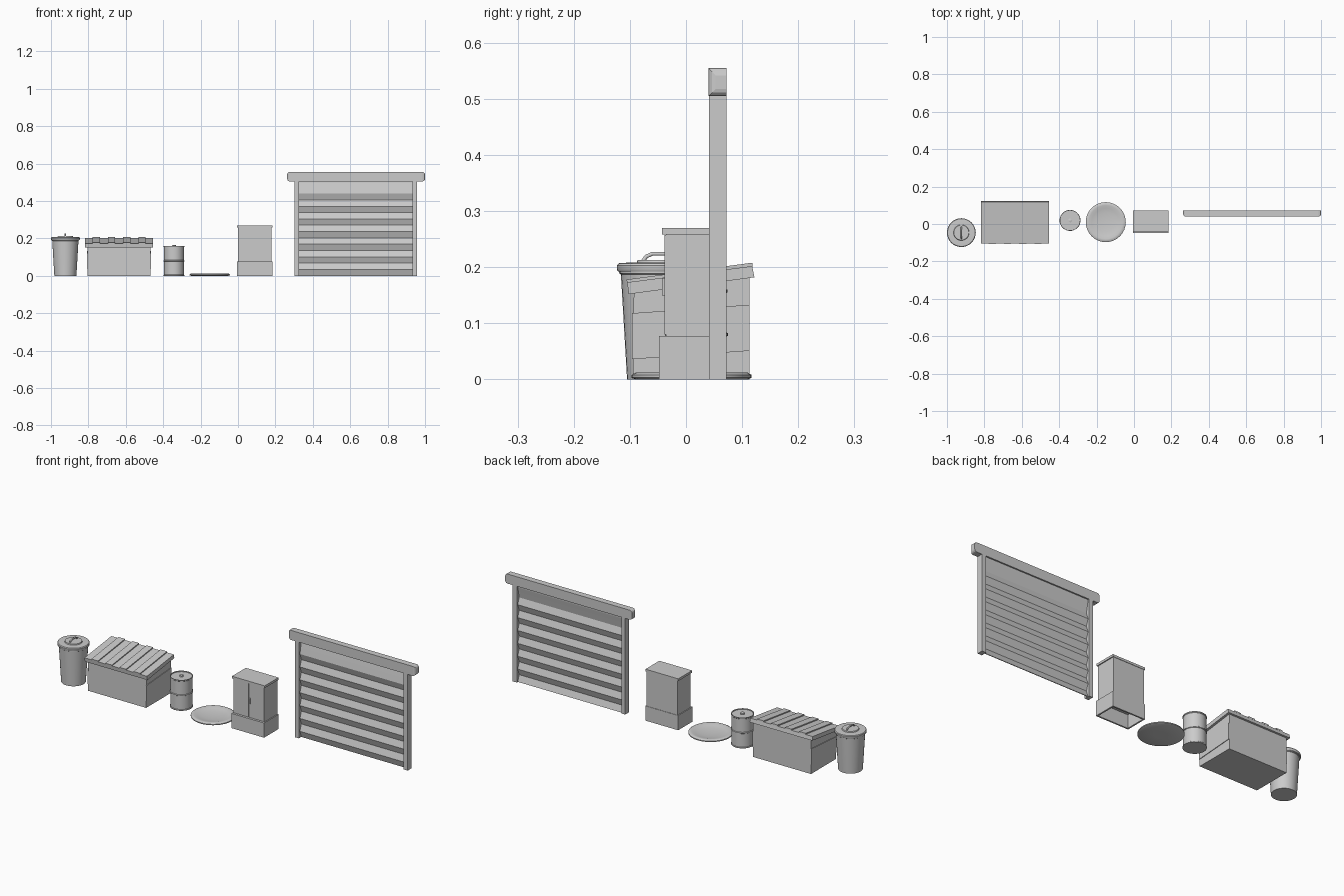
import bpy, bmesh, math
from mathutils import Vector

if "Cube" in bpy.data.objects:
    bpy.data.objects.remove(bpy.data.objects["Cube"])


def make(name, verts, faces, smooth=None):
    me = bpy.data.meshes.new(name)
    me.from_pydata(verts, [], faces)
    bm = bmesh.new()
    bm.from_mesh(me)
    bmesh.ops.recalc_face_normals(bm, faces=bm.faces)
    bm.to_mesh(me)
    bm.free()
    ob = bpy.data.objects.new(name, me)
    bpy.context.collection.objects.link(ob)
    if smooth:
        bpy.ops.object.select_all(action='DESELECT')
        ob.select_set(True)
        bpy.context.view_layer.objects.active = ob
        bpy.ops.object.shade_smooth_by_angle(angle=math.radians(smooth))
    return ob


def prism(name, profile, x0, x1):
    """Closed (y, z) profile extruded along x."""
    n = len(profile)
    verts = [(x, y, z) for x in (x0, x1) for y, z in profile]
    faces = [tuple(range(n)), tuple(range(n, 2 * n))]
    faces += [(i, (i + 1) % n, n + (i + 1) % n, n + i) for i in range(n)]
    return make(name, verts, faces)


def box(name, x0, x1, y0, y1, z0, z1):
    return prism(name, [(y0, z0), (y1, z0), (y1, z1), (y0, z1)], x0, x1)


def lathe(name, cx, cy, profile, seg=32):
    """(radius, z) profile turned about a vertical axis, with end caps."""
    verts = [(cx + r * math.cos(2 * math.pi * k / seg), cy + r * math.sin(2 * math.pi * k / seg), z)
             for r, z in profile for k in range(seg)]
    faces = [(j * seg + k, j * seg + (k + 1) % seg, (j + 1) * seg + (k + 1) % seg, (j + 1) * seg + k)
             for j in range(len(profile) - 1) for k in range(seg)]
    last = (len(profile) - 1) * seg
    faces += [tuple(range(seg)), tuple(range(last, last + seg))]
    return make(name, verts, faces, 35)


# Round bin with lid and loop handle
bx, by = -0.923, -0.046
lathe("bin_body", bx, by, [(0.059, 0), (0.070, 0.187), (0.073, 0.189), (0.073, 0.196)])
lathe("bin_lid", bx, by, [(0.075, 0.192), (0.077, 0.195), (0.077, 0.203), (0.074, 0.207),
                          (0.060, 0.208), (0.042, 0.208), (0.040, 0.213)])
curve = bpy.data.curves.new("bin_lid_handle", 'CURVE')
curve.dimensions = '3D'
curve.bevel_depth = 0.004
curve.bevel_resolution = 1
spline = curve.splines.new('POLY')
path = [(-0.031, 0.210), (-0.025, 0.219), (-0.014, 0.224), (0.014, 0.224), (0.025, 0.219), (0.031, 0.210)]
spline.points.add(len(path) - 1)
for p, (y, z) in zip(spline.points, path):
    p.co = (bx, by + y, z, 1)
bpy.context.collection.objects.link(bpy.data.objects.new("bin_lid_handle", curve))

# Dumpster: sloped body, raised end panels, tilted ribbed lid
prism("dumpster_body", [(-0.095, 0), (0.113, 0), (0.113, 0.183), (-0.093, 0.155)], -0.805, -0.467)
for side, x0, x1 in (("left", -0.808, -0.804), ("right", -0.468, -0.464)):
    prism("dumpster_panel_" + side, [(-0.096, 0.036), (0.113, 0.051), (0.113, 0.133), (-0.096, 0.118)], x0, x1)
prism("dumpster_lid", [(-0.102, 0.152), (0.122, 0.182), (0.118, 0.202), (-0.105, 0.173)], -0.818, -0.455)
for i in range(4):
    x = -0.758 + 0.0815 * i
    prism("dumpster_lid_rib_%d" % (i + 1),
          [(-0.105, 0.171), (0.119, 0.200), (0.118, 0.208), (-0.106, 0.178)], x - 0.019, x + 0.019)

# Barrel with hoops and bung
cx, cy = -0.342, 0.019
lathe("barrel_body", cx, cy, [(0.055, 0), (0.055, 0.004), (0.053, 0.006), (0.053, 0.076), (0.056, 0.078),
                              (0.056, 0.082), (0.053, 0.084), (0.053, 0.153), (0.055, 0.155),
                              (0.055, 0.160), (0.051, 0.160), (0.051, 0.156)])
lathe("barrel_bung", cx, cy, [(0.010, 0.155), (0.010, 0.163), (0.008, 0.164)], 12)

# Shallow dish lying on the ground
lathe("dish", -0.151, 0.010, [(0.030, 0), (0.100, 0), (0.107, 0.003), (0.107, 0.008), (0.100, 0.012),
                              (0.090, 0.012), (0.075, 0.008), (0.050, 0.005), (0.020, 0.003)])

# Two-door cabinet on an open-bottomed plinth
for name, b in {"left": (-0.005, 0.003, -0.048, 0.072), "right": (0.177, 0.185, -0.048, 0.072),
                "front": (0.003, 0.177, -0.048, -0.040), "back": (0.003, 0.177, 0.064, 0.072)}.items():
    box("cabinet_plinth_" + name, *b, 0, 0.077)
box("cabinet_plinth_top", 0.003, 0.177, -0.040, 0.064, 0.070, 0.077)
box("cabinet_body", 0, 0.18, -0.036, 0.070, 0.077, 0.259)
for side, x0, x1 in (("left", 0.001, 0.089), ("right", 0.091, 0.179)):
    box("cabinet_door_" + side, x0, x1, -0.038, -0.035, 0.080, 0.257)
box("cabinet_handle", 0.093, 0.099, -0.043, -0.037, 0.150, 0.180)
box("cabinet_top", -0.005, 0.185, -0.043, 0.072, 0.258, 0.270)

# Roller door: posts, header with rounded front ends, zigzag shutter
for side, x0, x1 in (("left", 0.303, 0.325), ("right", 0.932, 0.957)):
    box("door_post_" + side, x0, x1, 0.041, 0.072, 0, 0.507)
header = box("door_header", 0.263, 1.0, 0.040, 0.072, 0.505, 0.555)
bm = bmesh.new()
bm.from_mesh(header.data)
ends = []
for e in bm.edges:
    mid = (e.verts[0].co + e.verts[1].co) / 2
    d = e.verts[0].co - e.verts[1].co
    at_end = mid.x < 0.27 or mid.x > 0.99
    if at_end and (abs(d.y) > 0.01 or (abs(d.z) > 0.01 and mid.y < 0.05)):
        ends.append(e)
bmesh.ops.bevel(bm, geom=ends, offset=0.013, segments=3, profile=0.5, affect='EDGES')
bm.to_mesh(header.data)
bm.free()

zig = [(0.051 if i % 2 else 0.063, 0.0338 * i) for i in range(14)]
zig += [(0.057, 0.470), (0.062, 0.495), (0.064, 0.515)]
verts = [(x, y, z) for y, z in zig for x in (0.320, 0.936)]
faces = [(2 * i, 2 * i + 1, 2 * i + 3, 2 * i + 2) for i in range(len(zig) - 1)]
shutter = make("door_shutter", verts, faces)
mod = shutter.modifiers.new("thickness", 'SOLIDIFY')
mod.thickness = 0.003
mod.offset = 0
